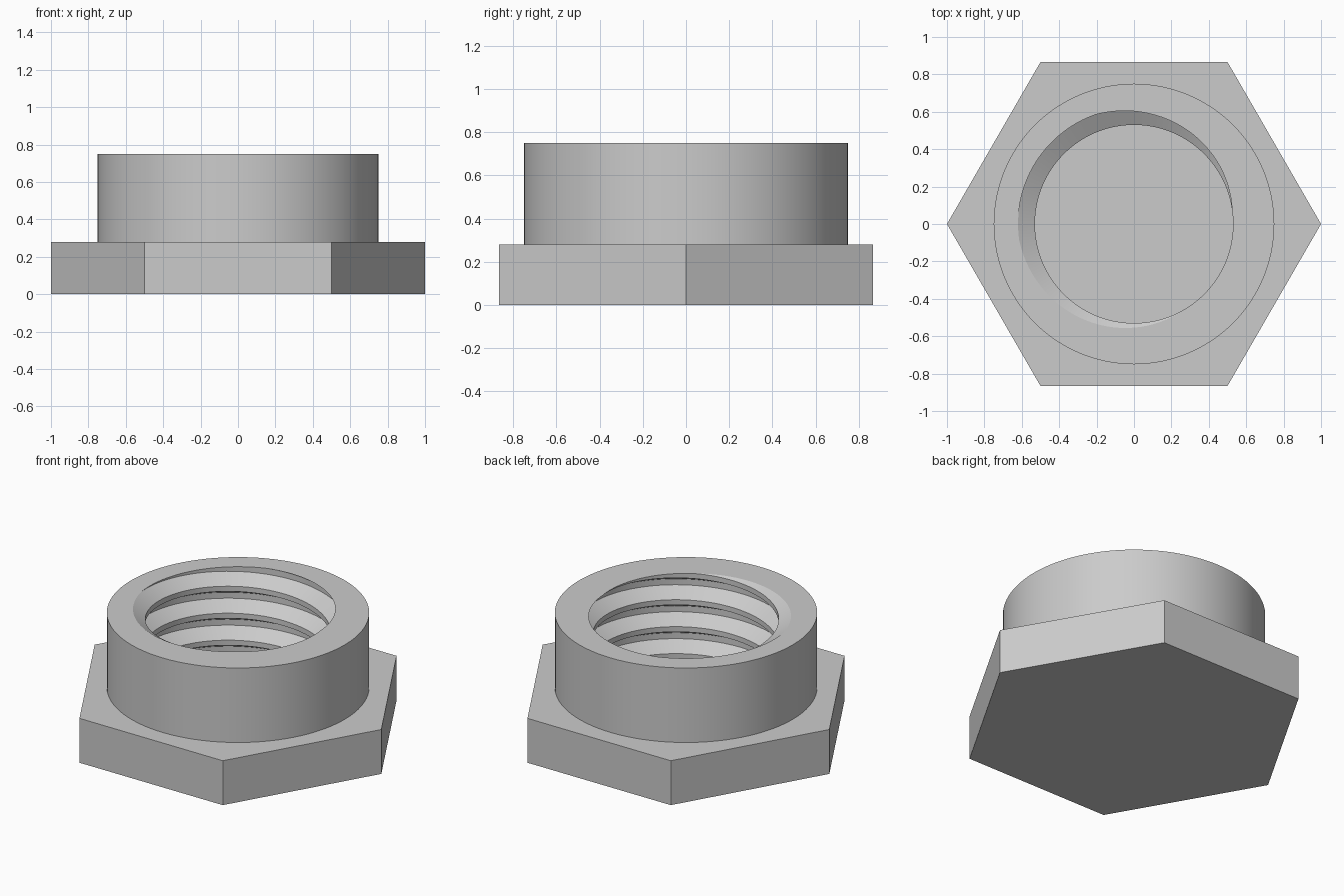
import bpy
import bmesh
from math import cos, sin, tau, radians

cube = bpy.data.objects.get("Cube")
if cube:
    bpy.data.objects.remove(cube)

FLANGE_TOP, TOP, FLOOR = 0.28, 0.75, 0.16
COLLAR_R, MINOR_R, MAJOR_R = 0.75, 0.53, 0.62
PITCH, SEGS = 0.17, 96

steel = bpy.data.materials.new("grey metal")
steel.use_nodes = True
grey = (0.6, 0.6, 0.6, 1)
steel.diffuse_color = grey
steel.node_tree.nodes["Principled BSDF"].inputs["Base Color"].default_value = grey

bm = bmesh.new()


def ring(radius, z, count):
    """Closed loop of vertices and edges."""
    vs = [bm.verts.new((radius * cos(tau * i / count), radius * sin(tau * i / count), z))
          for i in range(count)]
    return vs, [bm.edges.new((vs[i], vs[(i + 1) % count])) for i in range(count)]


def wall(lower, upper):
    n = len(lower)
    for i in range(n):
        j = (i + 1) % n
        bm.faces.new((lower[i], lower[j], upper[j], upper[i]))


def cap(edges):
    bmesh.ops.triangle_fill(bm, edges=edges, use_beauty=True)


# Right-handed internal thread: sweep the tooth profile up a helix
profile = [(0.0, MINOR_R), (0.31, MAJOR_R), (0.53, MAJOR_R), (0.81, MINOR_R)]
start = TOP - PITCH * 300 / 360
columns = []
for i in range(SEGS + 1):
    a = tau * i / SEGS
    columns.append([
        bm.verts.new((r * cos(a), r * sin(a), start + PITCH * (turn + f + i / SEGS)))
        for turn in range(-6, 3) for f, r in profile])
for a, b in zip(columns, columns[1:]):
    for k in range(len(a) - 1):
        bm.faces.new((a[k], a[k + 1], b[k + 1], b[k]))
bmesh.ops.remove_doubles(bm, verts=bm.verts[:], dist=0.0001)

# Trim the thread level with the rim and the bore floor
for z, up in ((TOP, 1), (FLOOR, -1)):
    bmesh.ops.bisect_plane(bm, geom=bm.verts[:] + bm.edges[:] + bm.faces[:], dist=0.00001,
                           plane_co=(0, 0, z), plane_no=(0, 0, up), clear_outer=True)
bmesh.ops.remove_doubles(bm, verts=bm.verts[:], dist=0.0001)
open_edges = [e for e in bm.edges if e.is_boundary]
rim_inner = [e for e in open_edges if e.verts[0].co.z > FLANGE_TOP]
floor_edges = [e for e in open_edges if e.verts[0].co.z < FLANGE_TOP]

# Bore floor, collar rim and collar wall
cap(floor_edges)
rim_verts, rim_edges = ring(COLLAR_R, TOP, SEGS)
foot_verts, foot_edges = ring(COLLAR_R, FLANGE_TOP, SEGS)
cap(rim_inner + rim_edges)
wall(foot_verts, rim_verts)

# Hexagonal flange, solid underneath
base_verts, base_edges = ring(1, 0, 6)
shoulder_verts, shoulder_edges = ring(1, FLANGE_TOP, 6)
wall(base_verts, shoulder_verts)
cap(shoulder_edges + foot_edges)
bm.faces.new(base_verts[::-1])

bmesh.ops.recalc_face_normals(bm, faces=bm.faces[:])
mesh = bpy.data.meshes.new("flanged_threaded_cap")
bm.to_mesh(mesh)
bm.free()
mesh.materials.append(steel)
body = bpy.data.objects.new("flanged_threaded_cap", mesh)
bpy.context.collection.objects.link(body)
bpy.context.view_layer.objects.active = body
body.select_set(True)
bpy.ops.object.shade_smooth_by_angle(angle=radians(25))
